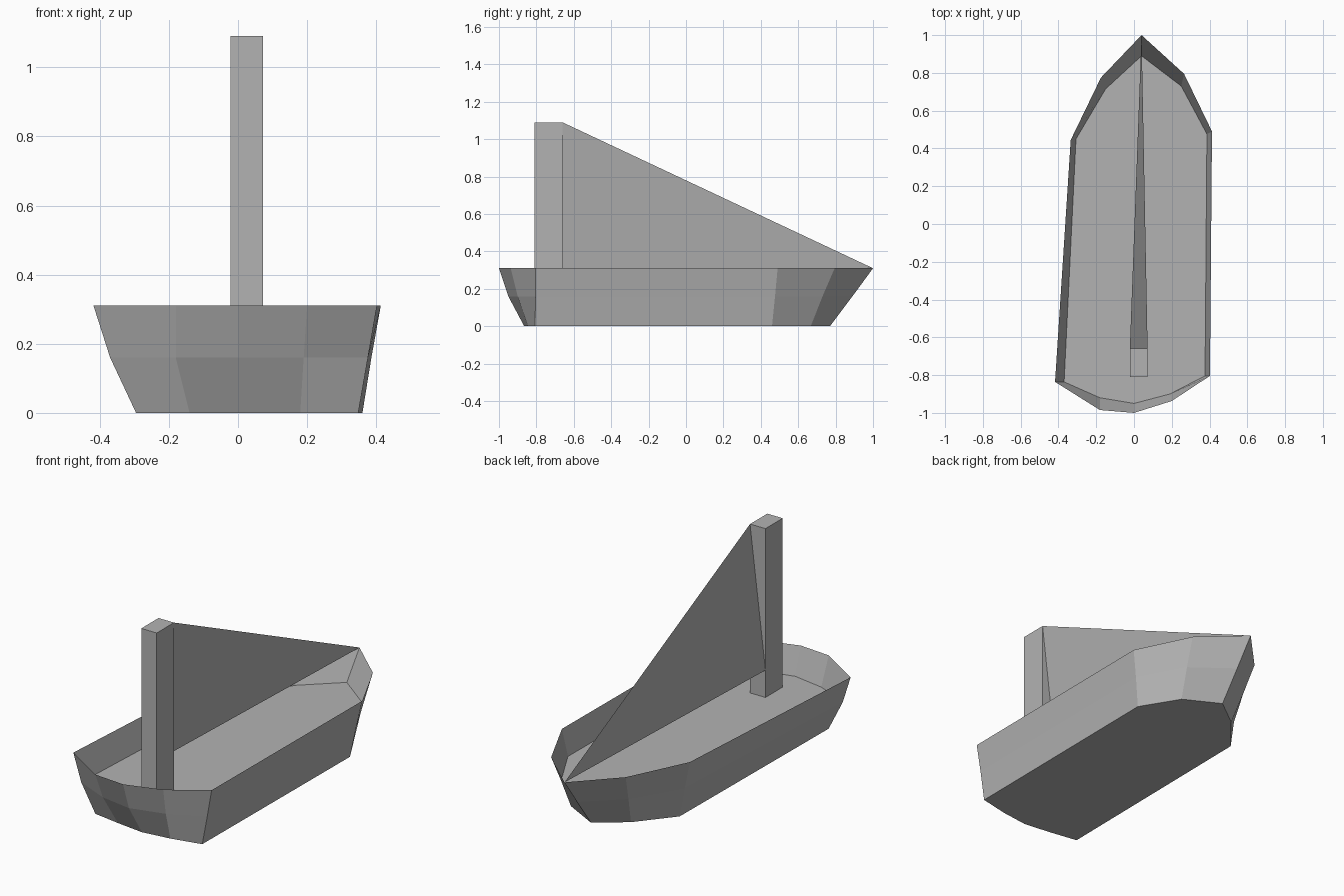
import bpy
import bmesh

default_cube = bpy.data.objects.get("Cube")
if default_cube:
    bpy.data.objects.remove(default_cube, do_unlink=True)

# One plain grey for the whole boat
grey = bpy.data.materials.new("plain grey")
grey.use_nodes = True
color = (0.45, 0.45, 0.45, 1)
grey.diffuse_color = color
grey.node_tree.nodes["Principled BSDF"].inputs["Base Color"].default_value = color


def finish(bm, name, fix_normals=True):
    """Turn a bmesh into a flat shaded, coloured object."""
    if fix_normals:
        bmesh.ops.recalc_face_normals(bm, faces=bm.faces[:])
    mesh = bpy.data.meshes.new(name)
    bm.to_mesh(mesh)
    bm.free()
    mesh.materials.append(grey)
    obj = bpy.data.objects.new(name, mesh)
    bpy.context.scene.collection.objects.link(obj)
    return obj


def ring(bm, outline, height):
    return [bm.verts.new((x, y, height)) for x, y in outline]


# Outlines run from the bow tip down the -x side, round the stern and back
rim_outline = [(.04, 1), (-.175, .775), (-.335, .445), (-.418, -.836),
               (-.18, -.985), (0, -1), (.2, -.937), (.402, -.804),
               (.413, .49), (.265, .795)]
deck_outline = [(.04, .89), (-.15, .715), (-.307, .45), (-.37, -.836),
                (-.18, -.92), (0, -.95), (.19, -.9), (.376, -.804),
                (.386, .476), (.25, .73)]
keel_outline = [(.04, .77), (-.12, .65), (-.28, .455), (-.295, -.82),
                (-.14, -.845), (.02, -.865), (.18, -.845), (.348, -.808),
                (.36, .46), (.234, .667)]
deck_height, rim_height = .16, .31


# Hull: two bands of planks between the outlines, closed underneath
bm = bmesh.new()
levels = [ring(bm, keel_outline, 0),
          ring(bm, deck_outline, deck_height),
          ring(bm, rim_outline, rim_height)]
for low, high in zip(levels, levels[1:]):
    for i in range(len(low)):
        j = (i + 1) % len(low)
        bm.faces.new((low[i], low[j], high[j], high[i]))
bm.faces.new(levels[0])
finish(bm, "hull")

# Deck: flat floor set below the rim, facing up
bm = bmesh.new()
deck = bm.faces.new(ring(bm, deck_outline, deck_height))
deck.normal_update()
if deck.normal.z < 0:
    deck.normal_flip()
finish(bm, "deck", fix_normals=False)

# Mast: square post standing on the deck near the stern
left, right, back, front, top = -.022, .072, -.81, -.66, 1.09
bm = bmesh.new()
bmesh.ops.create_cube(bm, size=1)
bmesh.ops.scale(bm, vec=(right - left, front - back, top - deck_height),
                verts=bm.verts[:])
bmesh.ops.translate(bm, verts=bm.verts[:],
                    vec=((left + right) / 2, (back + front) / 2,
                         (top + deck_height) / 2))
finish(bm, "mast")

# Sail: one twisted sheet from the mast to the bow tip
bm = bmesh.new()
corners = [(right, front, top), (left, front, rim_height),
           (*rim_outline[0], rim_height)]
bm.faces.new([bm.verts.new(c) for c in corners])
finish(bm, "sail", fix_normals=False)
